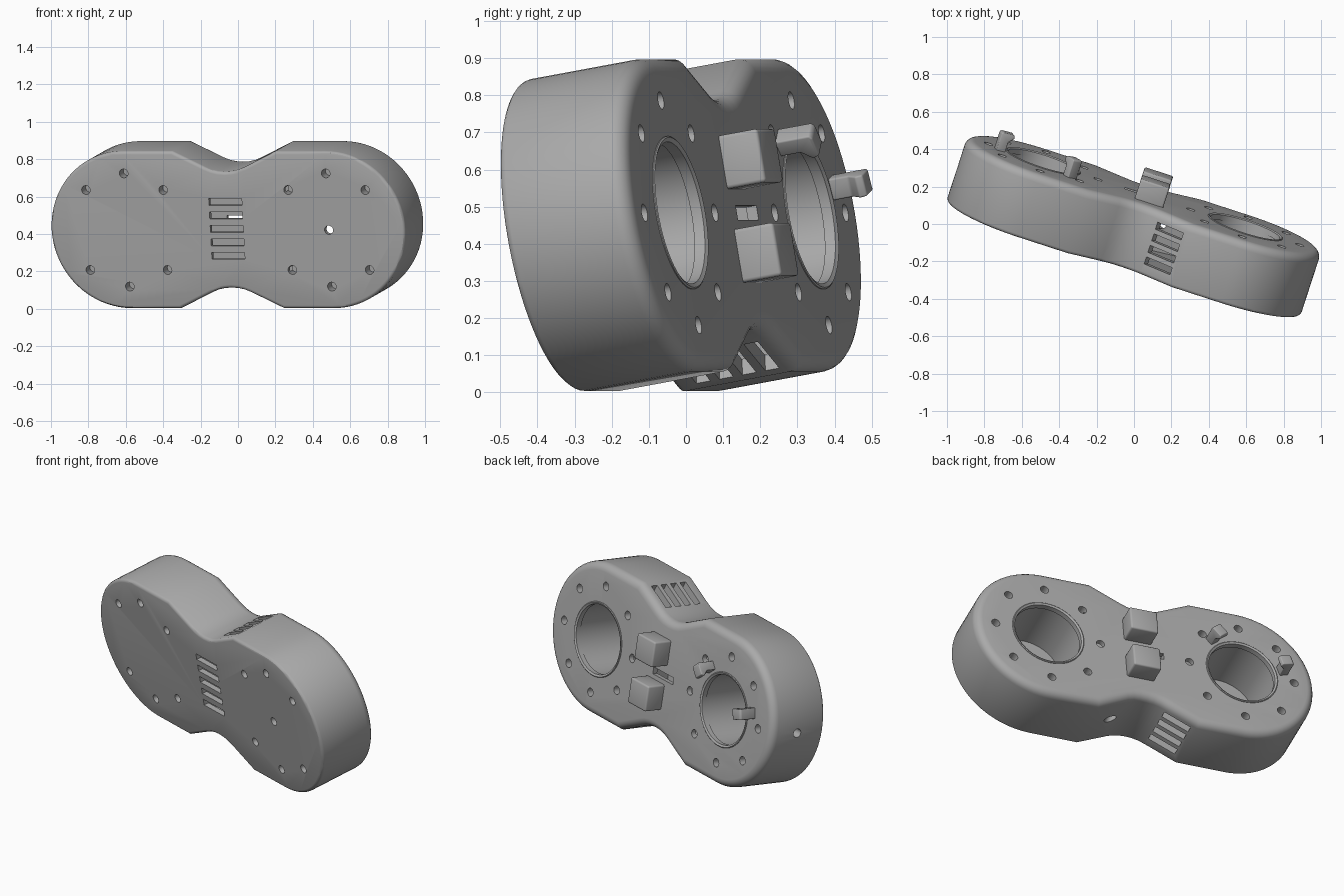
import bpy, bmesh, math
from mathutils import Matrix, Vector

if "Cube" in bpy.data.objects:
    bpy.data.objects.remove(bpy.data.objects["Cube"])

# Local axes: x along the length, y through the thickness (back is +y), z across
POSE = (Matrix.Translation((0, -0.01, 0.4525))
        @ Matrix.Rotation(math.radians(-18), 4, 'Z')
        @ Matrix.Rotation(math.radians(10), 4, 'X'))
HALF, RAD, LOBE = 0.18, 0.427, 0.568

grey = bpy.data.materials.new("warm_grey")
grey.use_nodes = True
grey.diffuse_color = (0.4, 0.4, 0.4, 1)
grey.node_tree.nodes["Principled BSDF"].inputs["Base Color"].default_value = (0.4, 0.4, 0.4, 1)


def make(name, bm):
    bmesh.ops.recalc_face_normals(bm, faces=bm.faces)
    mesh = bpy.data.meshes.new(name)
    bm.to_mesh(mesh)
    bm.free()
    mesh.materials.append(grey)
    ob = bpy.data.objects.new(name, mesh)
    bpy.context.collection.objects.link(ob)
    ob.matrix_world = POSE
    return ob


def smooth(ob):
    bpy.ops.object.select_all(action='DESELECT')
    ob.select_set(True)
    bpy.context.view_layer.objects.active = ob
    bpy.ops.object.shade_smooth_by_angle(angle=math.radians(30))


def box(bm, centre, size, turn=Matrix()):
    m = Matrix.Translation(centre) @ turn @ Matrix.Diagonal((*size, 1))
    return bmesh.ops.create_cube(bm, size=1, matrix=m)["verts"]


def rod(bm, centre, radius, depth, axis=(0, 1, 0), sides=20):
    turn = Vector((0, 0, 1)).rotation_difference(Vector(axis)).to_matrix().to_4x4()
    bmesh.ops.create_cone(bm, cap_ends=True, segments=sides, radius1=radius, radius2=radius,
                          depth=depth, matrix=Matrix.Translation(centre) @ turn)


def prism(bm, outline, y0, y1):
    base = bm.faces.new([bm.verts.new((x, y0, z)) for x, z in outline])
    new = bmesh.ops.extrude_face_region(bm, geom=[base])["geom"]
    bmesh.ops.translate(bm, vec=(0, y1 - y0, 0),
                        verts=[g for g in new if isinstance(g, bmesh.types.BMVert)])


def four_way(quarter):
    # Mirror a quarter outline, given from the +x tip to the waist, into a loop
    top = quarter + [(-x, z) for x, z in reversed(quarter) if x > 1e-6]
    return top + [(x, -z) for x, z in reversed(top) if z > 1e-6]


def cut(ob, bm):
    cutter = make("cutter", bm)
    mod = ob.modifiers.new("cut", 'BOOLEAN')
    mod.operation, mod.solver, mod.object = 'DIFFERENCE', 'EXACT', cutter
    bpy.context.view_layer.objects.active = ob
    bpy.ops.object.modifier_apply(modifier=mod.name)
    bpy.data.objects.remove(cutter)


# Body: two round lobes joined by a narrowed waist, rims rounded
arc = [math.pi / 2 * i / 20 for i in range(21)]
quarter = [(LOBE + RAD * math.cos(a), RAD * math.sin(a)) for a in arc]
quarter[0] = (LOBE + RAD, 0)
quarter += [(0.29, RAD), (0.11, 0.34), (0.075, 0.326), (0.04, 0.318), (0, 0.315)]
bm = bmesh.new()
prism(bm, four_way(quarter), -HALF, HALF)
for side, width, steps in ((1, 0.045, 5), (-1, 0.018, 3)):
    rim = [e for e in bm.edges if all(abs(v.co.y - side * HALF) < 1e-4 for v in e.verts)]
    bmesh.ops.bevel(bm, geom=rim, offset=width, segments=steps, profile=0.5, affect='EDGES')
body = make("body", bm)

# Bores, open at the back
bm = bmesh.new()
for s in (-1, 1):
    rod(bm, (s * LOBE, 0.03, 0), 0.2, 0.35, sides=64)
cut(body, bm)

# Hollow waist
bm = bmesh.new()
prism(bm, four_way([(0.33, 0.37), (0.28, 0.37), (0.09, 0.28)]), -0.15, 0.15)
cut(body, bm)

# Screw holes, back and front, plus the round ports
bm = bmesh.new()
for s in (-1, 1):
    for k in range(8):
        a = k * math.pi / 4
        x, z = s * LOBE + 0.307 * math.cos(a), 0.307 * math.sin(a)
        rod(bm, (x, HALF, z), 0.024, 0.14)
        if k % 4:
            rod(bm, (x, -HALF, z), 0.024, 0.14)
rod(bm, (LOBE, -HALF, 0), 0.024, 0.14)
rod(bm, (-LOBE - RAD, 0, 0), 0.025, 0.16, (1, 0, 0))
rod(bm, (0.16, 0, -0.365), 0.025, 0.16, (-0.43, 0, 0.9))
cut(body, bm)

# Cooling slots in the front, back and on two waist slopes
bm = bmesh.new()
for k in range(-2, 3):
    box(bm, (-0.005, -HALF, 0.006 + k * 0.073), (0.185, 0.12, 0.037))
box(bm, (-0.02, HALF, 0), (0.18, 0.12, 0.04))
slope = Matrix.Rotation(-math.atan2(0.087, 0.18), 4, 'Y')
for s in (-1, 1):
    for k in range(4):
        box(bm, (s * 0.19, (k - 1.5) * 0.066, s * 0.375), (0.165, 0.04, 0.14), slope)
cut(body, bm)
smooth(body)

# Bearing lips around the bores
for s, name in ((-1, "right_bore_ring"), (1, "left_bore_ring")):
    bm = bmesh.new()
    loop = [bm.verts.new((s * LOBE + r, y, 0)) for r, y in
            ((0.194, 0.15), (0.209, 0.15), (0.209, 0.183), (0.205, 0.186), (0.194, 0.18))]
    edges = [bm.edges.new((loop[i], loop[i - 1])) for i in range(len(loop))]
    bmesh.ops.spin(bm, geom=loop + edges, cent=(s * LOBE, 0, 0), axis=(0, 1, 0),
                   angle=math.tau, steps=64, use_merge=True)
    bmesh.ops.remove_doubles(bm, verts=bm.verts, dist=1e-5)
    smooth(make(name, bm))


def soften(bm, width):
    bmesh.ops.bevel(bm, geom=bm.edges[:], offset=width, segments=3, profile=0.5, affect='EDGES')


# Two blocks on the back of the waist
for name, z in (("upper_block", 0.138), ("lower_block", -0.118)):
    bm = bmesh.new()
    box(bm, (0.038, 0.225, z), (0.16, 0.13, 0.146))
    soften(bm, 0.01)
    smooth(make(name, bm))

# Hooked clips holding the ring of the right lobe
for name, degrees in (("inner_clip", 50), ("outer_clip", 164)):
    bm = bmesh.new()
    hook = [(0.225, 0.16), (0.275, 0.16), (0.275, 0.275), (0.265, 0.282),
            (0.205, 0.282), (0.198, 0.262), (0.225, 0.235)]
    base = bm.faces.new([bm.verts.new((r, y, -0.03)) for r, y in hook])
    new = bmesh.ops.extrude_face_region(bm, geom=[base])["geom"]
    bmesh.ops.translate(bm, vec=(0, 0, 0.06),
                        verts=[g for g in new if isinstance(g, bmesh.types.BMVert)])
    bmesh.ops.transform(bm, verts=bm.verts, matrix=Matrix.Translation((-LOBE, 0, 0))
                        @ Matrix.Rotation(math.radians(-degrees), 4, 'Y'))
    soften(bm, 0.005)
    smooth(make(name, bm))
